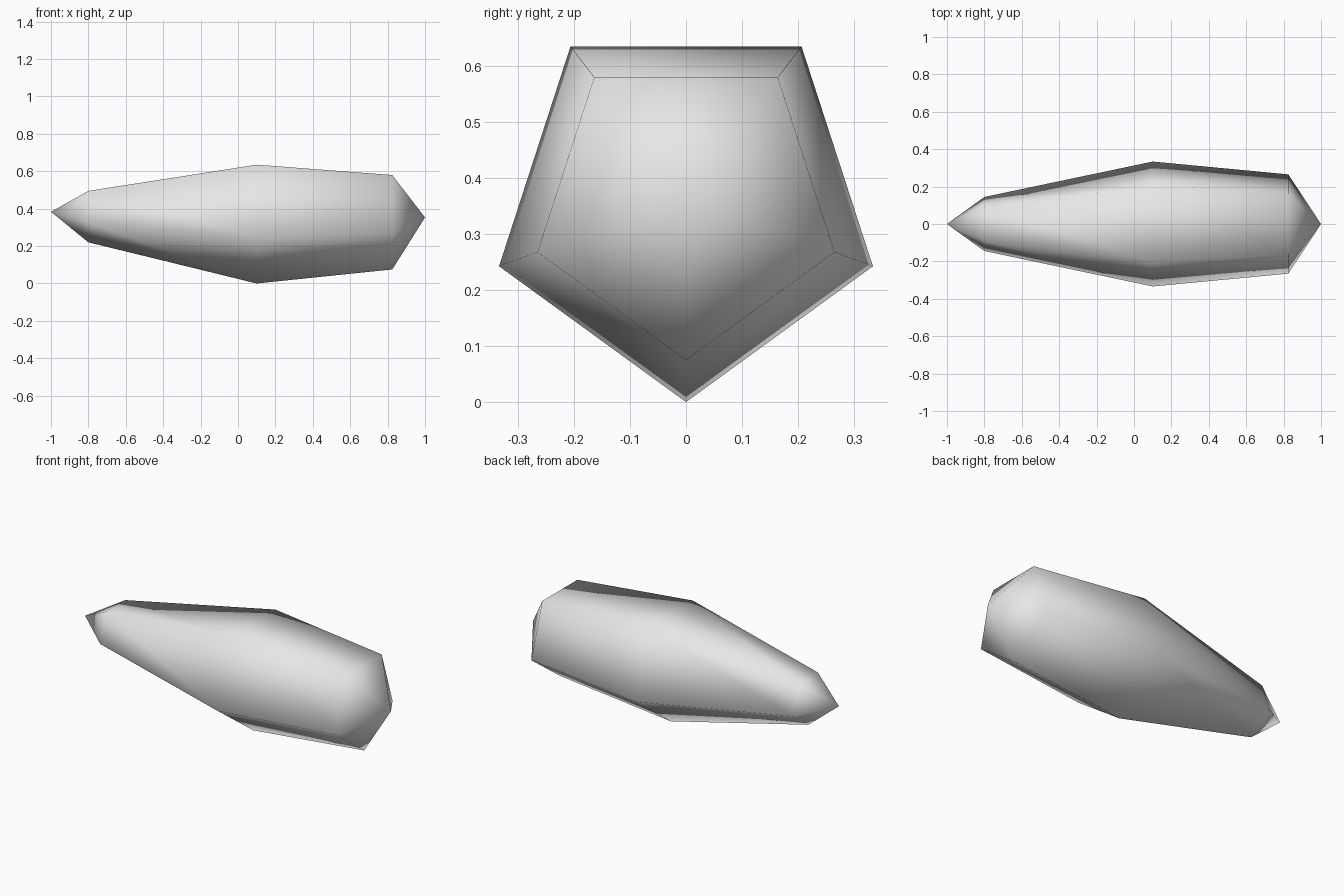
import bpy
import bmesh
from math import sin, cos, tau

if "Cube" in bpy.data.objects:
    bpy.data.objects.remove(bpy.data.objects["Cube"], do_unlink=True)

SIDES = 5
# Cross-sections along the length: x, centre height, radius
SECTIONS = [(-0.80, 0.372, 0.152), (0.10, 0.351, 0.351), (0.825, 0.354, 0.279)]
TIPS = [(-1.0, 0, 0.383), (1.0, 0, 0.353)]

# Plain grey material
grey = bpy.data.materials.new("plain_grey")
grey.use_nodes = True
colour = (0.8, 0.8, 0.8, 1)
grey.diffuse_color = colour
grey.node_tree.nodes["Principled BSDF"].inputs["Base Color"].default_value = colour

# Five-sided tapered body with one corner pointing down
bm = bmesh.new()
rings = []
for x, z, r in SECTIONS:
    angles = [tau * i / SIDES for i in range(SIDES)]
    rings.append([bm.verts.new((x, r * sin(a), z - r * cos(a))) for a in angles])
for a, b in zip(rings, rings[1:]):
    for i in range(SIDES):
        j = (i + 1) % SIDES
        bm.faces.new((a[i], a[j], b[j], b[i]))

# Pointed ends
for ring, tip in zip((rings[0], rings[-1]), TIPS):
    point = bm.verts.new(tip)
    for i in range(SIDES):
        bm.faces.new((ring[i], ring[(i + 1) % SIDES], point))

bmesh.ops.recalc_face_normals(bm, faces=bm.faces[:])
for face in bm.faces:
    face.smooth = True
mesh = bpy.data.meshes.new("tapered_body")
bm.to_mesh(mesh)
bm.free()
mesh.materials.append(grey)
bpy.context.collection.objects.link(bpy.data.objects.new("tapered_body", mesh))
